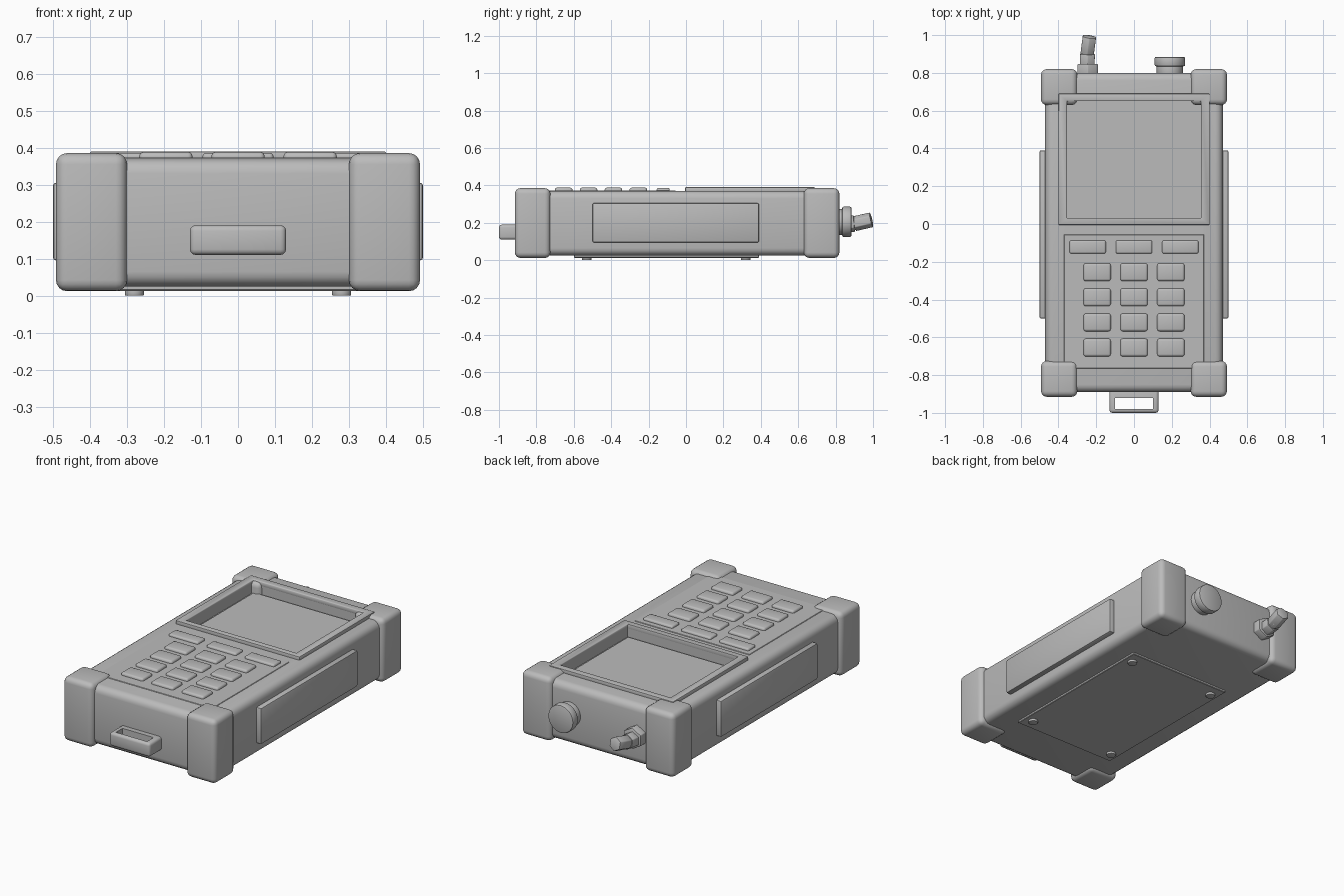
import bpy
from math import radians
from mathutils import Vector

if "Cube" in bpy.data.objects:
    bpy.data.objects.remove(bpy.data.objects["Cube"], do_unlink=True)

GREY = (0.5, 0.5, 0.5, 1)
mat = bpy.data.materials.new("plain grey")
mat.use_nodes = True
mat.diffuse_color = GREY
mat.node_tree.nodes["Principled BSDF"].inputs["Base Color"].default_value = GREY


def finish(name):
    ob = bpy.context.object
    ob.name = name
    ob.data.materials.append(mat)
    return ob


def apply_mod(ob, mod):
    bpy.ops.object.select_all(action="DESELECT")
    ob.select_set(True)
    bpy.context.view_layer.objects.active = ob
    bpy.ops.object.modifier_apply(modifier=mod.name)


def bevel(ob, width, segments=3):
    mod = ob.modifiers.new("round", "BEVEL")
    mod.width, mod.segments = width, segments
    mod.limit_method, mod.angle_limit = "ANGLE", radians(40)
    apply_mod(ob, mod)
    bpy.ops.object.shade_smooth_by_angle(angle=radians(35))


def box(name, x, y, z, width=0, segments=3):
    """Box from (min, max) pairs, with optional rounded edges."""
    spans = (x, y, z)
    bpy.ops.mesh.primitive_cube_add(size=1, location=[(a + b) / 2 for a, b in spans])
    ob = finish(name)
    ob.scale = [b - a for a, b in spans]
    bpy.ops.object.transform_apply(location=False, rotation=False, scale=True)
    if width:
        bevel(ob, width, segments)
    return ob


def cut(ob, x, y, z):
    cutter = box("cutter", x, y, z)
    cutter.hide_render = True
    mod = ob.modifiers.new("cut", "BOOLEAN")
    mod.operation, mod.solver, mod.object = "DIFFERENCE", "EXACT", cutter
    apply_mod(ob, mod)
    bpy.data.objects.remove(cutter, do_unlink=True)


def rod(name, start, end, radius, sides=40, width=0.005):
    a, b = Vector(start), Vector(end)
    bpy.ops.mesh.primitive_cylinder_add(vertices=sides, radius=radius,
                                        depth=(b - a).length, location=(a + b) / 2)
    ob = finish(name)
    ob.rotation_euler = (b - a).to_track_quat("Z", "Y").to_euler()
    bevel(ob, width, 2)
    return ob


# Case with a recessed screen well
body = box("body", (-0.47, 0.47), (-0.89, 0.80), (0.025, 0.37), 0.04, 4)
cut(body, (-0.355, 0.355), (0.03, 0.65), (0.315, 0.5))
bezel = box("screen_bezel", (-0.40, 0.40), (-0.005, 0.69), (0.36, 0.39))
cut(bezel, (-0.355, 0.355), (0.03, 0.65), (0.3, 0.5))
bevel(bezel, 0.005, 2)
box("screen_glass", (-0.345, 0.345), (0.04, 0.64), (0.312, 0.32))
box("keypad_panel", (-0.37, 0.37), (-0.765, -0.055), (0.36, 0.373), 0.002, 1)

# Corner bumpers and side grips
for side, sx in (("right", -1), ("left", 1)):
    for end, y in (("front", (-0.915, -0.725)), ("back", (0.63, 0.82))):
        box(f"bumper_{end}_{side}", sorted((sx * 0.30, sx * 0.492)), y,
            (0.012, 0.385), 0.03, 4)
    box(f"grip_{side}", sorted((sx * 0.45, sx * 0.50)), (-0.50, 0.39),
        (0.095, 0.305), 0.008, 2)

# Keys
for col in (-1, 0, 1):
    x = col * 0.245
    box("function_key", (x - 0.096, x + 0.096), (-0.157, -0.087), (0.36, 0.386), 0.01)
    x = col * 0.195
    for row in range(4):
        y = -0.255 - row * 0.133
        box("number_key", (x - 0.072, x + 0.072), (y - 0.047, y + 0.047),
            (0.36, 0.388), 0.012)

# Strap loop on the front
loop = box("strap_loop", (-0.13, 0.13), (-1.0, -0.87), (0.11, 0.19), 0.015)
cut(loop, (-0.10, 0.10), (-0.98, -0.92), (0, 0.3))

# Battery cover and screws underneath
box("battery_cover", (-0.33, 0.33), (-0.60, 0.39), (0.013, 0.035), 0.003, 1)
for x in (-0.28, 0.28):
    for y in (-0.53, 0.32):
        rod("cover_screw", (x, y, 0), (x, y, 0.02), 0.026, 24, 0.003)

# Round connector on the back
rod("connector_neck", (0.19, 0.78, 0.205), (0.19, 0.85, 0.205), 0.07)
rod("connector_cap", (0.19, 0.835, 0.205), (0.19, 0.885, 0.205), 0.081, 40, 0.008)

# Tilted antenna stub on the back
rod("antenna_base", (-0.245, 0.78, 0.195), (-0.245, 0.847, 0.195), 0.062, 6, 0.004)
rod("antenna_collar", (-0.248, 0.83, 0.19), (-0.246, 0.90, 0.195), 0.045, 6, 0.004)
rod("antenna_neck", (-0.25, 0.86, 0.188), (-0.243, 0.93, 0.2), 0.034, 24, 0.003)
rod("antenna_tip", (-0.248, 0.90, 0.195), (-0.236, 0.992, 0.216), 0.041, 6, 0.004)
